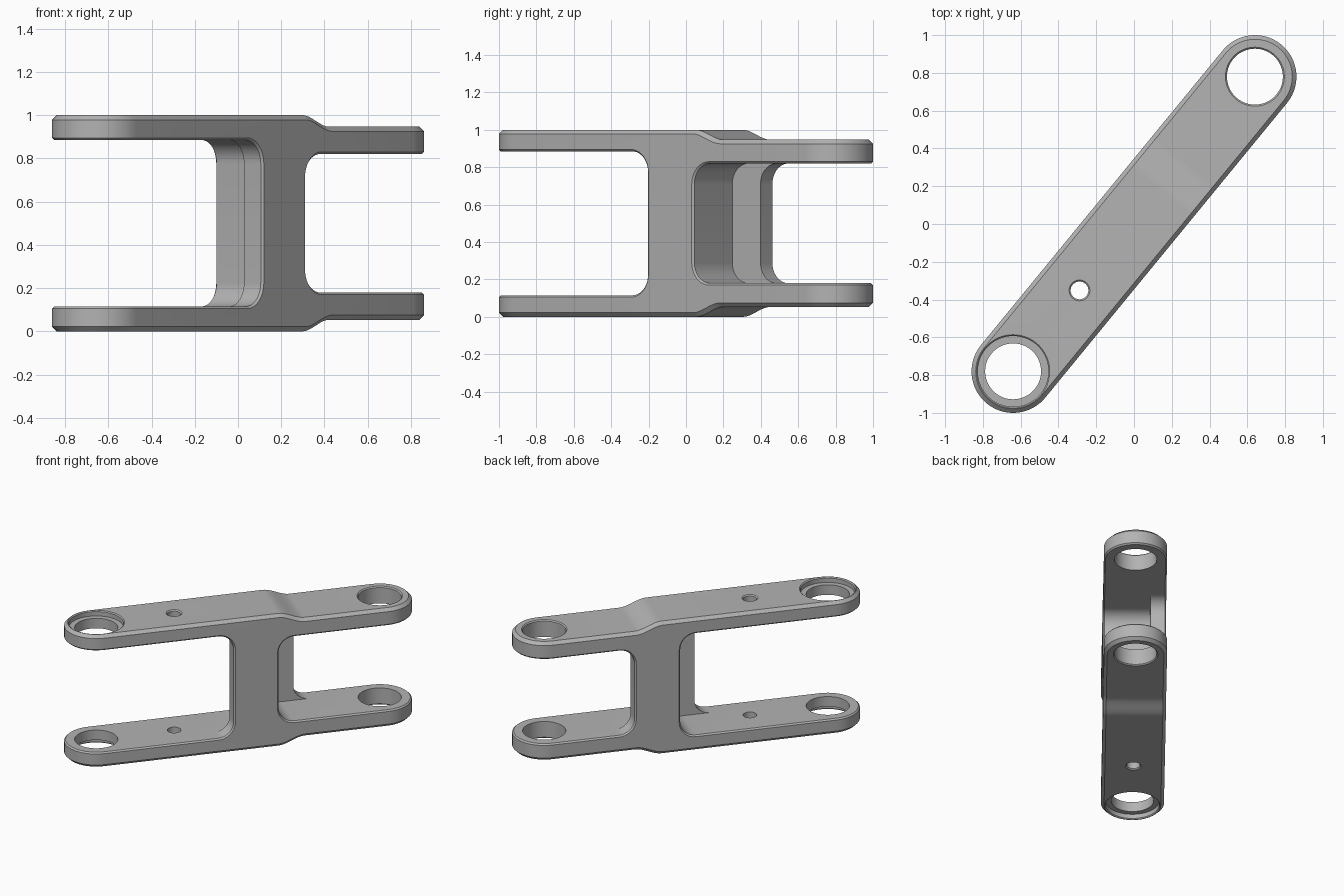
import bpy, bmesh, math
from mathutils import Matrix

cube = bpy.data.objects.get("Cube")
if cube:
    bpy.data.objects.remove(cube, do_unlink=True)

REACH, RADIUS = 1.009, 0.22          # half pin distance, eye radius
FLANGE = 0.11                        # inner side of the web flanges
BORE, DROP, FILLET = 0.148, 0.053, 0.11
ANGLE = math.atan2(0.78, 0.64)

grey = bpy.data.materials.new("machined_grey")
grey.use_nodes = True
colour = (0.45, 0.45, 0.45, 1)
grey.diffuse_color = colour
grey.node_tree.nodes["Principled BSDF"].inputs["Base Color"].default_value = colour


def make_object(name, bm):
    bmesh.ops.recalc_face_normals(bm, faces=bm.faces)
    mesh = bpy.data.meshes.new(name)
    bm.to_mesh(mesh)
    bm.free()
    mesh.materials.append(grey)
    obj = bpy.data.objects.new(name, mesh)
    bpy.context.collection.objects.link(obj)
    return obj


def prism(name, points, push):
    """Extrude a closed 3D outline along the vector push."""
    bm = bmesh.new()
    face = bm.faces.new([bm.verts.new(p) for p in points])
    new = bmesh.ops.extrude_face_region(bm, geom=[face])["geom"]
    bmesh.ops.translate(bm, vec=push, verts=[v for v in new if isinstance(v, bmesh.types.BMVert)])
    return make_object(name, bm)


def lathe(name, profile, centre, steps=64):
    """Turn a (radius, z) profile into a closed solid."""
    bm = bmesh.new()
    turn = [math.tau * i / steps for i in range(steps)]
    rings = [[bm.verts.new((centre + r * math.cos(a), r * math.sin(a), z)) for a in turn]
             for r, z in profile]
    for low, high in zip(rings, rings[1:]):
        for i in range(steps):
            j = (i + 1) % steps
            bm.faces.new((low[i], low[j], high[j], high[i]))
    bm.faces.new(rings[0])
    bm.faces.new(rings[-1])
    return make_object(name, bm)


def combine(obj, tool, operation):
    mod = obj.modifiers.new("cut", "BOOLEAN")
    mod.object, mod.operation, mod.solver = tool, operation, "EXACT"
    bpy.context.view_layer.objects.active = obj
    bpy.ops.object.modifier_apply(modifier=mod.name)
    bpy.data.objects.remove(tool, do_unlink=True)


def on_wall(vert):
    past_pin = max(abs(vert.co.x) - REACH, 0)
    return abs(math.hypot(past_pin, vert.co.y) - RADIUS) < 0.002


def chamfer_rims(obj, width):
    """Chamfer the sharp edges that run along the outer wall."""
    bm = bmesh.new()
    bm.from_mesh(obj.data)
    bmesh.ops.remove_doubles(bm, verts=bm.verts, dist=0.0002)
    rims = [e for e in bm.edges if all(on_wall(v) for v in e.verts)
            and e.calc_face_angle(0) > math.radians(60)]
    bmesh.ops.bevel(bm, geom=rims, offset=width, offset_type="OFFSET", segments=1,
                    profile=0.5, affect="EDGES", clamp_overlap=False)
    bm.to_mesh(obj.data)
    bm.free()


def mirrored(half):
    """Complete a lower half profile with its reflection about mid height."""
    return half + [(a, 1 - z) for a, z in reversed(half)]


# Body: rounded bar trimmed to the stepped side profile
outline = []
for side in (1, -1):
    for i in range(33):
        a = math.pi * (i / 32 - 0.5)
        outline.append((side * (REACH + RADIUS * math.cos(a)), side * RADIUS * math.sin(a), -0.1))
link = prism("link_arm", outline, (0, 0, 1.2))

step = [(-2, 0)]
for i in range(13):
    t = i / 12
    step.append((0.23 + 0.19 * t, DROP * t * t * (3 - 2 * t)))
step.append((2, DROP))
slab = prism("side_profile", [(u, -1, z) for u, z in mirrored(step)], (0, 2, 0))
combine(link, slab, "INTERSECT")
chamfer_rims(link, 0.022)


# Fork openings: a shallow and a deep cut per end leave the stepped web
def opening(end, side, floor, v0, v1):
    half = [(side * 2, floor)]
    for i in range(11):
        a = math.pi / 2 * i / 10
        half.append((end + side * FILLET * (1 - math.sin(a)), floor + FILLET * (1 - math.cos(a))))
    points = [(u, v0, z) for u, z in mirrored(half)]
    combine(link, prism("opening", points, (0, v1 - v0, 0)), "DIFFERENCE")


opening(-0.09, -1, 0.115, -1, 1)
opening(0.10, -1, 0.115, -FLANGE, 1)
opening(0.425, 1, 0.18, -1, 1)
opening(0.23, 1, 0.18, -1, FLANGE)
chamfer_rims(link, 0.01)


# Bores with chamfered mouths
def bore(centre, surface, radius, lip, seat=None):
    mouth = seat or radius
    half = [(mouth + lip, -0.1), (mouth + lip, surface), (mouth, surface + lip)]
    if seat:
        half += [(seat, 0.04), (radius, 0.04)]
    combine(link, lathe("bore", mirrored(half), centre), "DIFFERENCE")


bore(REACH, DROP, BORE, 0.008)
bore(-REACH, 0, BORE, 0.007, seat=0.187)
bore(-0.455, 0, 0.047, 0.008)

# Turn the link to its final direction
link.data.transform(Matrix.Rotation(ANGLE, 4, "Z"))
bpy.ops.object.select_all(action="DESELECT")
link.select_set(True)
bpy.context.view_layer.objects.active = link
bpy.ops.object.shade_smooth_by_angle(angle=math.radians(30))
